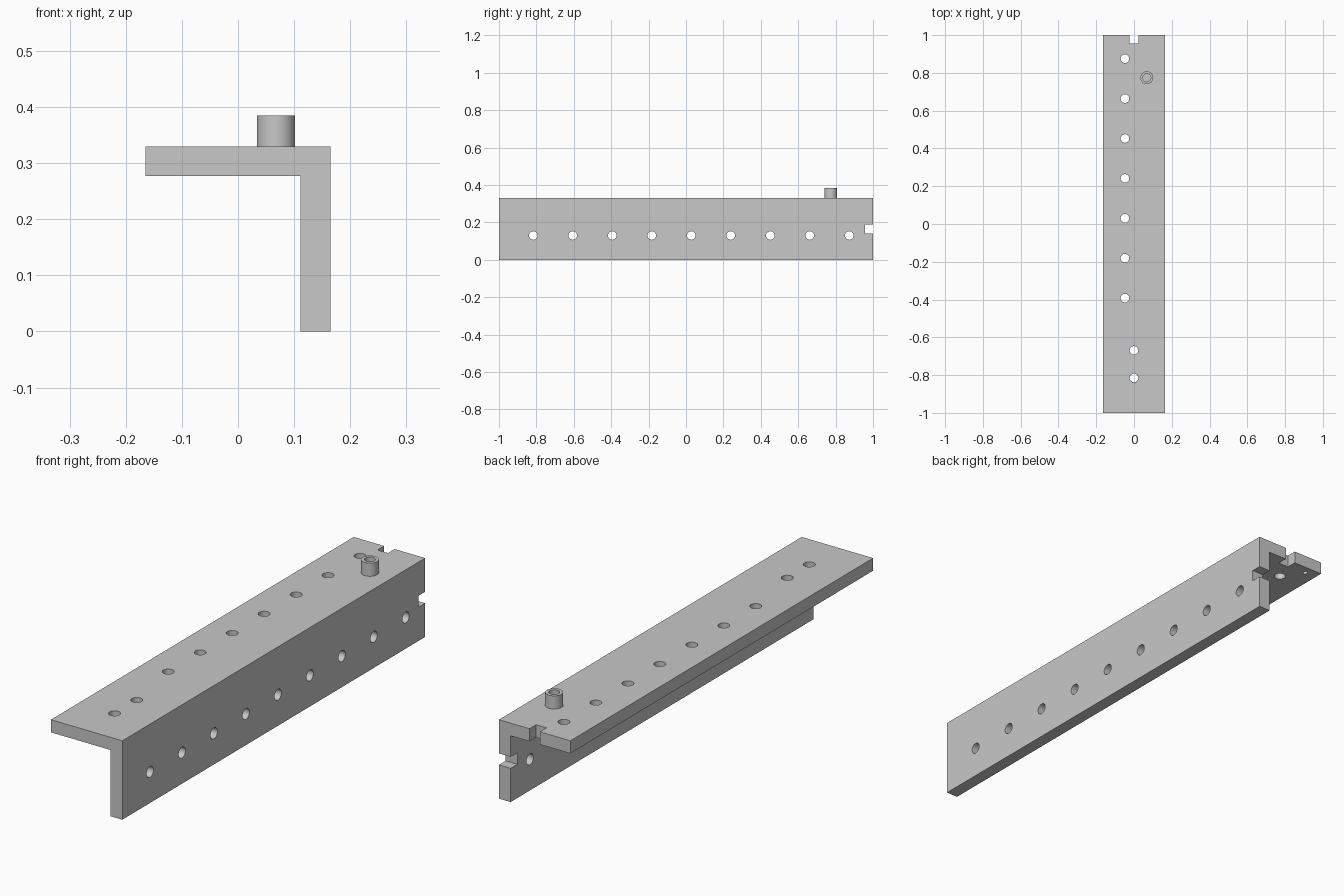
import bpy
import bmesh
from math import pi
from mathutils import Matrix, Vector

if "Cube" in bpy.data.objects:
    bpy.data.objects.remove(bpy.data.objects["Cube"])

grey = bpy.data.materials.new("plain grey")
grey.use_nodes = True
colour = (0.58, 0.58, 0.58, 1)
grey.diffuse_color = colour
grey.node_tree.nodes["Principled BSDF"].inputs["Base Color"].default_value = colour

LEG_INNER, HALF, TOP, UNDER = 0.111, 0.165, 0.33, 0.277
HOLE_R = 0.0228
PITCH = 0.2112


def make_object(name, bm):
    bmesh.ops.recalc_face_normals(bm, faces=bm.faces)
    mesh = bpy.data.meshes.new(name)
    bm.to_mesh(mesh)
    bm.free()
    mesh.materials.append(grey)
    obj = bpy.data.objects.new(name, mesh)
    bpy.context.collection.objects.link(obj)
    return obj


def select_only(obj):
    bpy.ops.object.select_all(action="DESELECT")
    obj.select_set(True)
    bpy.context.view_layer.objects.active = obj


def add_box(bm, centre, size):
    matrix = Matrix.Translation(centre) @ Matrix.Diagonal((*size, 1))
    bmesh.ops.create_cube(bm, size=1, matrix=matrix)


def add_rod(bm, centre, radius, length, axis="Z"):
    turn = Matrix.Rotation(pi / 2, 4, "Y") if axis == "X" else Matrix()
    bmesh.ops.create_cone(bm, cap_ends=True, segments=32, radius1=radius, radius2=radius,
                          depth=length, matrix=Matrix.Translation(centre) @ turn)


# L-shaped bar: extruded angle profile
bm = bmesh.new()
profile = [(-HALF, TOP), (-HALF, UNDER), (LEG_INNER, UNDER),
           (LEG_INNER, 0), (HALF, 0), (HALF, TOP)]
face = bm.faces.new([bm.verts.new((x, -1, z)) for x, z in profile])
extruded = bmesh.ops.extrude_face_region(bm, geom=[face])["geom"]
bmesh.ops.translate(bm, vec=Vector((0, 2, 0)),
                    verts=[v for v in extruded if isinstance(v, bmesh.types.BMVert)])
bar = make_object("angle_bar", bm)

# Cutters: hole rows, end notches and a small blind dimple underneath
bm = bmesh.new()
for i in range(7):
    add_rod(bm, (-0.048, 0.875 - i * PITCH, 0.3), HOLE_R, 0.2)
for y in (-0.669, -0.815):
    add_rod(bm, (0, y, 0.3), HOLE_R, 0.2)
for i in range(9):
    add_rod(bm, (0.14, 0.873 - i * PITCH, 0.13), HOLE_R, 0.2, "X")
add_box(bm, (0, 1, 0.3), (0.048, 0.088, 0.2))
add_box(bm, (0.14, 1, 0.165), (0.2, 0.088, 0.048))
add_rod(bm, (-0.109, 0.965, UNDER), 0.01, 0.03)
cutter = make_object("hole_cutter", bm)
cutter.hide_render = True

cut = bar.modifiers.new("holes", "BOOLEAN")
cut.operation = "DIFFERENCE"
cut.solver = "EXACT"
cut.object = cutter
select_only(bar)
bpy.ops.object.modifier_apply(modifier=cut.name)
bpy.data.objects.remove(cutter)

# Hollow peg on the top flange: lathed section
bm = bmesh.new()
section = [(0, TOP), (0.034, TOP), (0.034, 0.385), (0.021, 0.385), (0.021, 0.335), (0, 0.335)]
verts = [bm.verts.new((r, 0, z)) for r, z in section]
edges = [bm.edges.new(pair) for pair in zip(verts, verts[1:])]
bmesh.ops.spin(bm, geom=verts + edges, cent=(0, 0, 0), axis=(0, 0, 1),
               angle=2 * pi, steps=40)
bmesh.ops.remove_doubles(bm, verts=bm.verts, dist=0.0005)
bmesh.ops.translate(bm, verts=bm.verts, vec=(0.068, 0.774, 0))
peg = make_object("hollow_peg", bm)

for obj in (bar, peg):
    select_only(obj)
    bpy.ops.object.shade_smooth_by_angle(angle=pi / 6)
